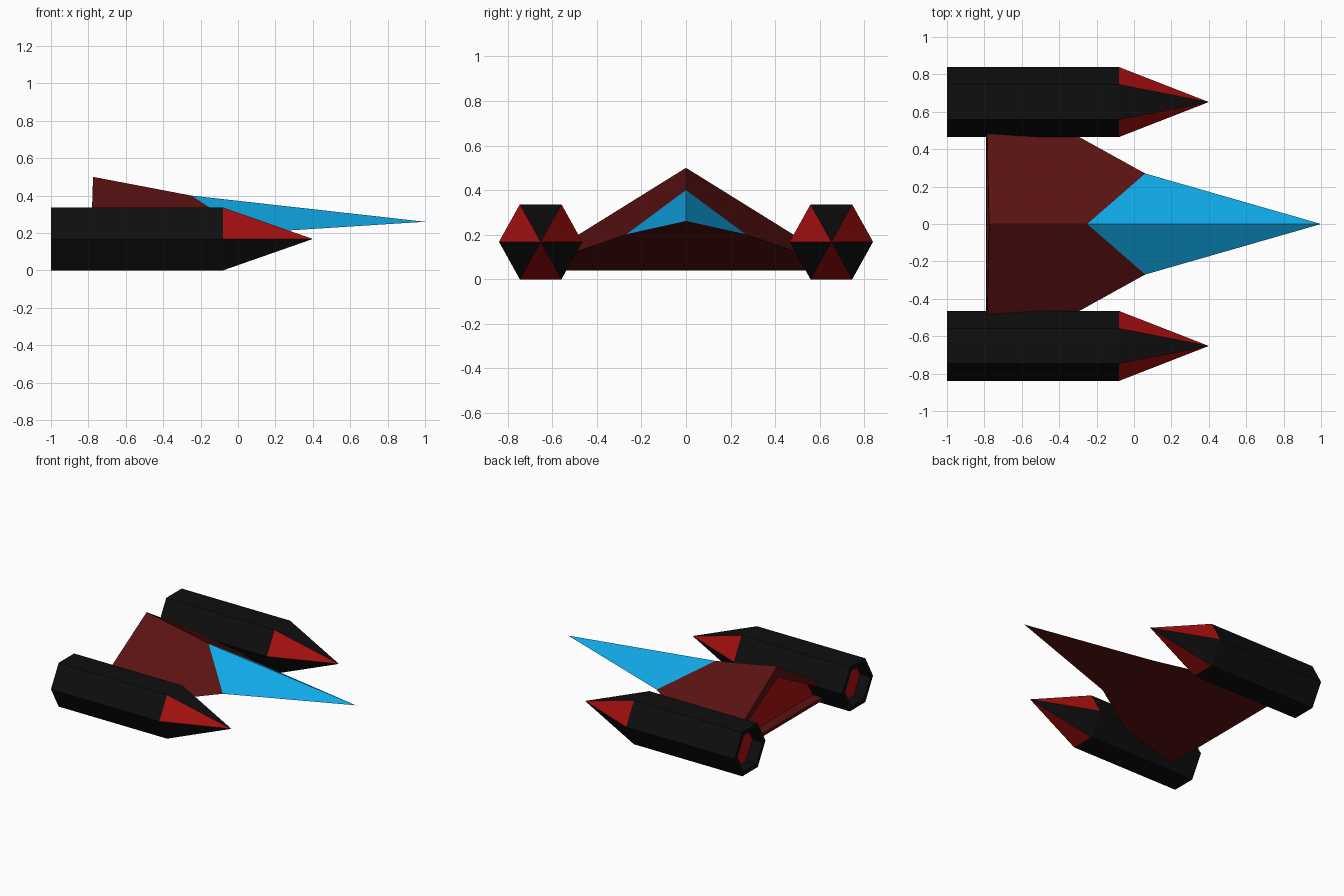
import bpy, bmesh
from math import cos, sin, radians

cube = bpy.data.objects.get("Cube")
if cube:
    bpy.data.objects.remove(cube, do_unlink=True)


def material(name, rgb):
    mat = bpy.data.materials.new(name)
    mat.use_nodes = True
    color = (*rgb, 1.0)
    mat.diffuse_color = color
    mat.node_tree.nodes["Principled BSDF"].inputs["Base Color"].default_value = color
    return mat


BLACK, RED, MAROON, BLUE = range(4)
MATERIALS = [
    material("engine black", (0.0045, 0.0045, 0.0045)),
    material("bright red", (0.4, 0.005, 0.005)),
    material("hull maroon", (0.105, 0.006, 0.006)),
    material("canopy blue", (0.005, 0.39, 0.79)),
]


def add_face(bm, verts, mat):
    face = bm.faces.new(verts)
    face.material_index = mat
    return face


def recess(bm, face, rim, depth, mat):
    """Inset a face and push its centre forward along x to form an exhaust."""
    bmesh.ops.inset_individual(bm, faces=[face], thickness=rim)
    floor = bmesh.ops.extrude_discrete_faces(bm, faces=[face])["faces"][0]
    bmesh.ops.translate(bm, verts=floor.verts[:], vec=(depth, 0, 0))
    floor.material_index = mat


def finish(bm, name, location=(0, 0, 0)):
    mesh = bpy.data.meshes.new(name)
    bm.to_mesh(mesh)
    bm.free()
    for mat in MATERIALS:
        mesh.materials.append(mat)
    obj = bpy.data.objects.new(name, mesh)
    obj.location = location
    bpy.context.collection.objects.link(obj)


# Hull: arrow-shaped body with a blue canopy running to the nose
bm = bmesh.new()
ridge_rear = bm.verts.new((-0.775, 0, 0.5))
ridge_front = bm.verts.new((-0.25, 0, 0.4))
nose = bm.verts.new((1.0, 0, 0.26))
side_r, side_l = [bm.verts.new((0.06, s * 0.27, 0.2)) for s in (-1, 1)]
tail_r, tail_l = [bm.verts.new((-0.79, s * 0.74, 0.04)) for s in (-1, 1)]
add_face(bm, (ridge_front, side_r, nose), BLUE)
add_face(bm, (ridge_front, nose, side_l), BLUE)
add_face(bm, (ridge_rear, tail_r, side_r, ridge_front), MAROON)
add_face(bm, (ridge_rear, ridge_front, side_l, tail_l), MAROON)
add_face(bm, (nose, side_r, side_l), MAROON)
add_face(bm, (side_l, side_r, tail_r, tail_l), MAROON)
back = add_face(bm, (ridge_rear, tail_l, tail_r), MAROON)
bm.normal_update()
recess(bm, back, 0.085, 0.08, RED)
finish(bm, "hull")


# Engines: hexagonal pods with striped pointed noses and hollow exhausts
def engine(name, y):
    bm = bmesh.new()

    def ring(x):
        angles = [radians(60 * i) for i in range(6)]
        return [bm.verts.new((x, 0.187 * cos(a), 0.194 * sin(a))) for a in angles]

    rear, front = ring(-1.0), ring(-0.08)
    tip = bm.verts.new((0.4, 0, 0))
    for i in range(6):
        j = (i + 1) % 6
        add_face(bm, (rear[i], rear[j], front[j], front[i]), BLACK)
        add_face(bm, (front[i], front[j], tip), BLACK if i % 2 else RED)
    back = add_face(bm, rear[::-1], BLACK)
    bm.normal_update()
    recess(bm, back, 0.035, 0.086, RED)
    finish(bm, name, (0, y, 0.168))


engine("engine_near", -0.652)
engine("engine_far", 0.652)
